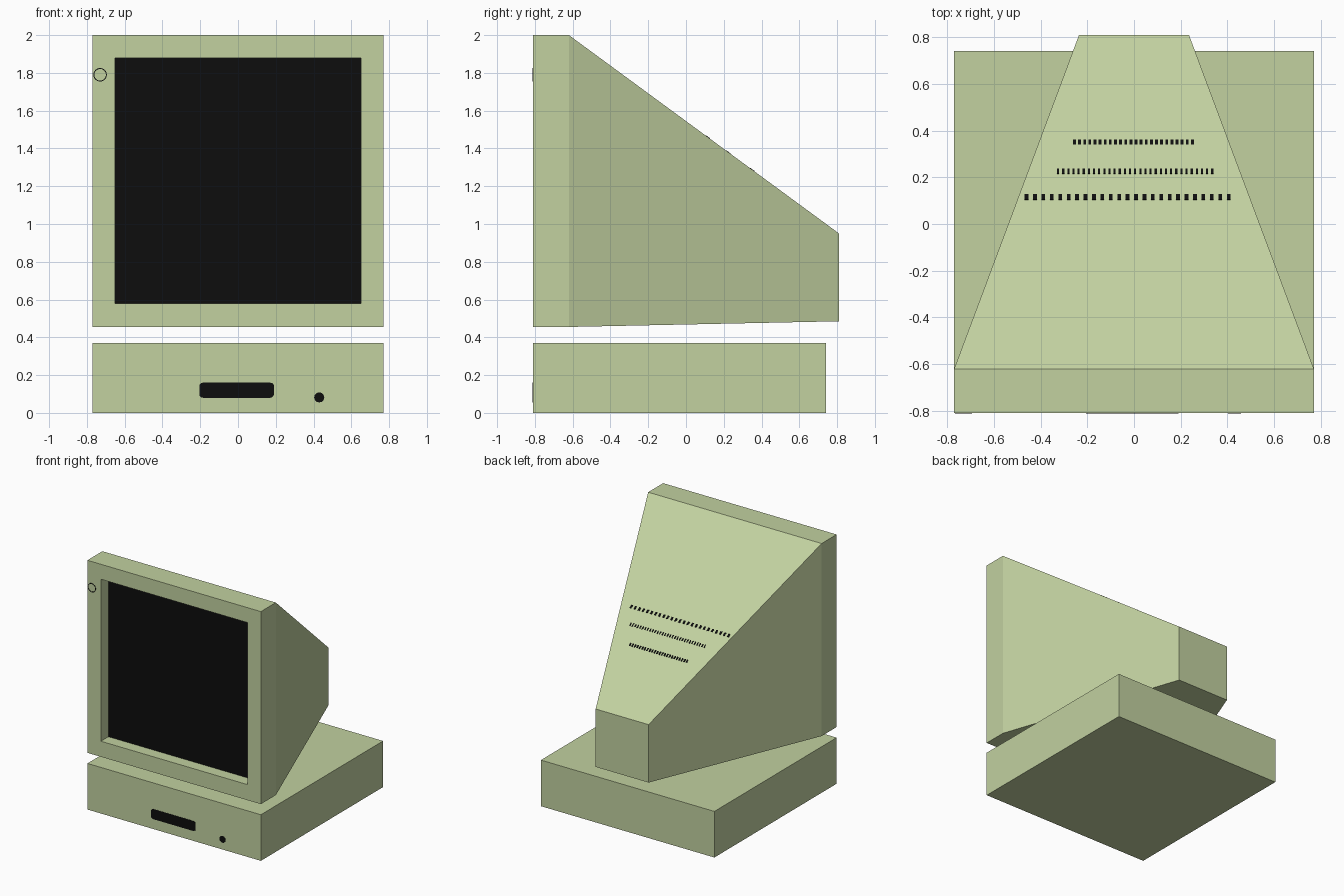
import bpy, bmesh, math
from mathutils import Matrix, Vector

if "Cube" in bpy.data.objects:
    bpy.data.objects.remove(bpy.data.objects["Cube"])


def material(name, rgb):
    m = bpy.data.materials.new(name)
    m.diffuse_color = (*rgb, 1)
    m.use_nodes = True
    m.node_tree.nodes["Principled BSDF"].inputs["Base Color"].default_value = m.diffuse_color
    return m


CASE = material("pale_green_plastic", (0.539, 0.638, 0.352))
DARK = material("black", (0.004, 0.004, 0.004))


def finish(name, bm, *mats):
    bmesh.ops.recalc_face_normals(bm, faces=bm.faces)
    me = bpy.data.meshes.new(name)
    bm.to_mesh(me)
    bm.free()
    for m in mats:
        me.materials.append(m)
    ob = bpy.data.objects.new(name, me)
    bpy.context.collection.objects.link(ob)
    return ob


def loft(name, rings, mats, caps=True):
    """Skin a series of point rings; the first cap takes the last material."""
    bm = bmesh.new()
    loops = [[bm.verts.new(p) for p in r] for r in rings]
    n = len(loops[0])
    for a, b in zip(loops, loops[1:]):
        for i in range(n):
            j = (i + 1) % n
            bm.faces.new((a[i], a[j], b[j], b[i]))
    if caps:
        bm.faces.new(loops[0]).material_index = len(mats) - 1
        bm.faces.new(loops[-1])
    return finish(name, bm, *mats)


def rect(w, z0, z1, y):
    return [(-w, y, z0), (w, y, z0), (w, y, z1), (-w, y, z1)]


def circle(cx, cz, r, y, n):
    return [(cx + r * math.cos(2 * math.pi * i / n), y,
             cz + r * math.sin(2 * math.pi * i / n)) for i in range(n)]


def rounded(cx, cz, hw, hh, r, y):
    pts = []
    for k, (sx, sz) in enumerate([(1, 1), (-1, 1), (-1, -1), (1, -1)]):
        for s in range(4):
            a = math.pi / 2 * (k + s / 3)
            pts.append((cx + sx * (hw - r) + r * math.cos(a), y,
                        cz + sz * (hh - r) + r * math.sin(a)))
    return pts


FRONT, NECK, BACK = -0.81, -0.62, 0.81

# Monitor: recessed screen, bezel and tapering rear housing
loft("monitor", [rect(0.65, 0.58, 1.88, -0.715),
                 rect(0.65, 0.58, 1.88, FRONT),
                 rect(0.77, 0.455, 2.0, FRONT),
                 rect(0.77, 0.455, 2.0, NECK),
                 rect(0.235, 0.485, 0.95, BACK)], [CASE, DARK])

# Base unit
loft("base_unit", [rect(0.77, 0, 0.37, FRONT), rect(0.77, 0, 0.37, 0.74)], [CASE])

# Disk slot and power button on the base front
Y0, Y1 = FRONT + 0.001, FRONT - 0.002
loft("disk_slot", [rounded(-0.007, 0.12, 0.198, 0.04, 0.02, y) for y in (Y0, Y1)], [DARK])
loft("power_button", [circle(0.43, 0.082, 0.027, y, 12) for y in (Y0, Y1)], [DARK])

# Thin ring marked on the bezel corner
loft("bezel_ring", [circle(-0.73, 1.79, r, y, 16)
                    for r, y in ((0.036, Y0), (0.036, Y1), (0.031, Y1), (0.031, Y0))],
     [DARK], caps=False)

# Vent rows on the sloping top: y, first x, last x, pitch, dash width, dash length
slope = math.atan2(0.95 - 2.0, BACK - NECK)
rows = [(0.115, -0.46, 0.405, 0.036, 0.016, 0.028),
        (0.225, -0.325, 0.335, 0.022, 0.009, 0.026),
        (0.35, -0.255, 0.25, 0.022, 0.012, 0.026)]
bm = bmesh.new()
for y, x0, x1, pitch, w, d in rows:
    count = round((x1 - x0) / pitch)
    for i in range(count + 1):
        x = x0 + (x1 - x0) * i / count
        z = 2.0 + (y - NECK) * math.tan(slope)
        place = (Matrix.Translation(Vector((x, y, z)))
                 @ Matrix.Rotation(slope, 4, 'X')
                 @ Matrix.Diagonal((w, d, 0.004, 1)))
        bmesh.ops.create_cube(bm, size=1, matrix=place)
finish("vent_slots", bm, DARK)
